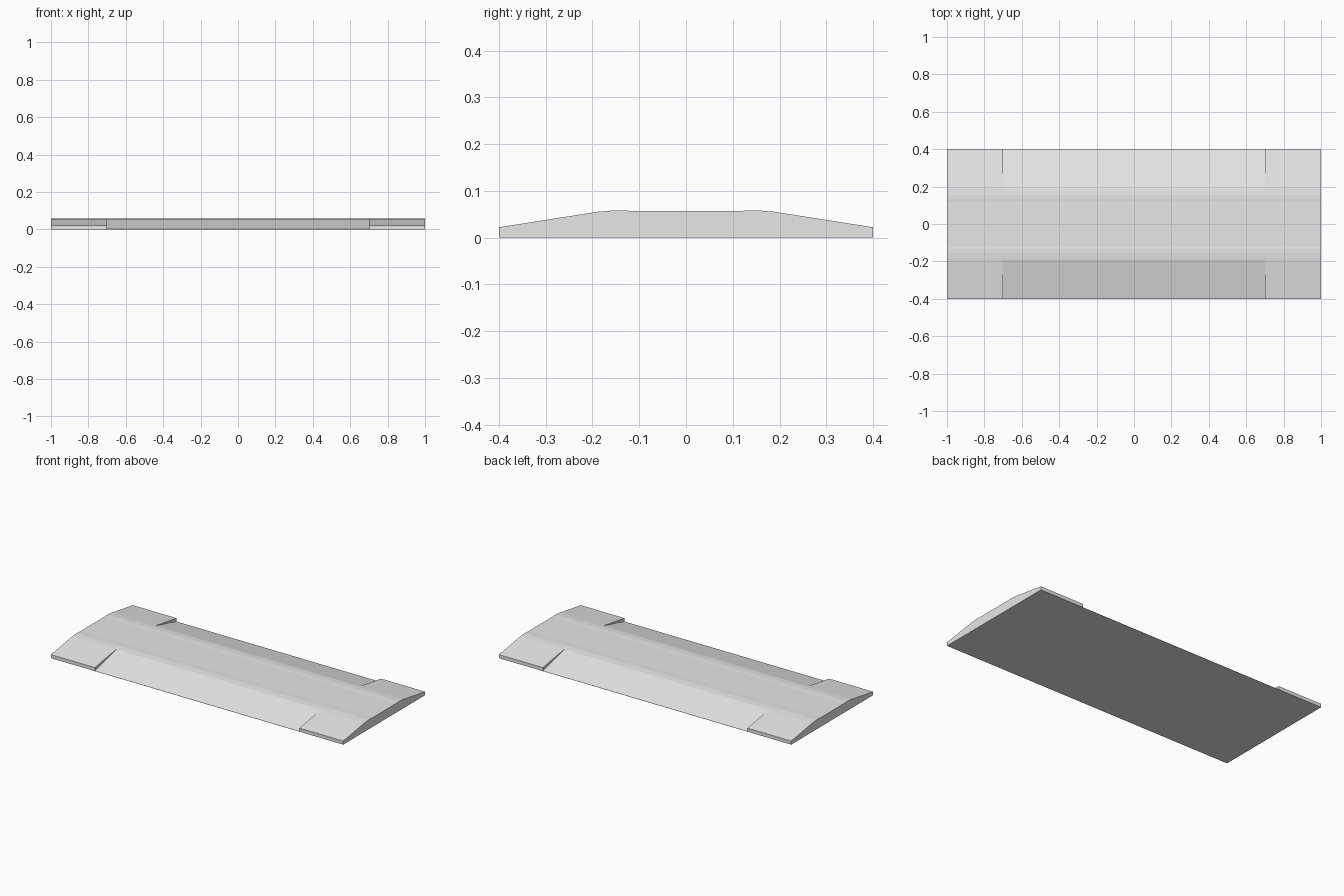
import bpy
import bmesh

old = bpy.data.objects.get("Cube")
if old:
    bpy.data.objects.remove(old, do_unlink=True)

grey = bpy.data.materials.new("plain_grey")
grey.use_nodes = True
colour = (0.8, 0.8, 0.8, 1)
grey.diffuse_color = colour
grey.node_tree.nodes["Principled BSDF"].inputs["Base Color"].default_value = colour


def section(lip):
    """Closed y-z outline of the ramp, with a front and back lip of the given height."""
    half = [(-0.4, 0), (-0.4, lip), (-0.19, 0.055), (-0.155, 0.058),
            (-0.13, 0.058), (-0.12, 0.057)]
    return half + [(-y, z) for y, z in reversed(half)]


# Stations along the length: thick-lipped ends, thin-lipped middle ramp
END_LIP, MID_LIP = 0.022, 0.001
stations = [(-1, END_LIP), (-0.7, END_LIP), (-0.7, MID_LIP),
            (0.7, MID_LIP), (0.7, END_LIP), (1, END_LIP)]

bm = bmesh.new()
rings = [[bm.verts.new((x, y, z)) for y, z in section(lip)] for x, lip in stations]

# Skin between neighbouring stations; the doubled ones give the step walls
for a, b in zip(rings, rings[1:]):
    for i in range(len(a)):
        j = (i + 1) % len(a)
        bm.faces.new((a[i], a[j], b[j], b[i]))

# End caps
bm.faces.new(rings[0])
bm.faces.new(rings[-1])

# Clean up where doubled stations coincide
flat = [f for f in bm.faces if f.calc_area() < 1e-7]
bmesh.ops.delete(bm, geom=flat, context="FACES")
bmesh.ops.remove_doubles(bm, verts=bm.verts, dist=1e-5)
bmesh.ops.recalc_face_normals(bm, faces=bm.faces)

mesh = bpy.data.meshes.new("ramp_plate")
bm.to_mesh(mesh)
bm.free()
mesh.materials.append(grey)
bpy.context.collection.objects.link(bpy.data.objects.new("ramp_plate", mesh))
